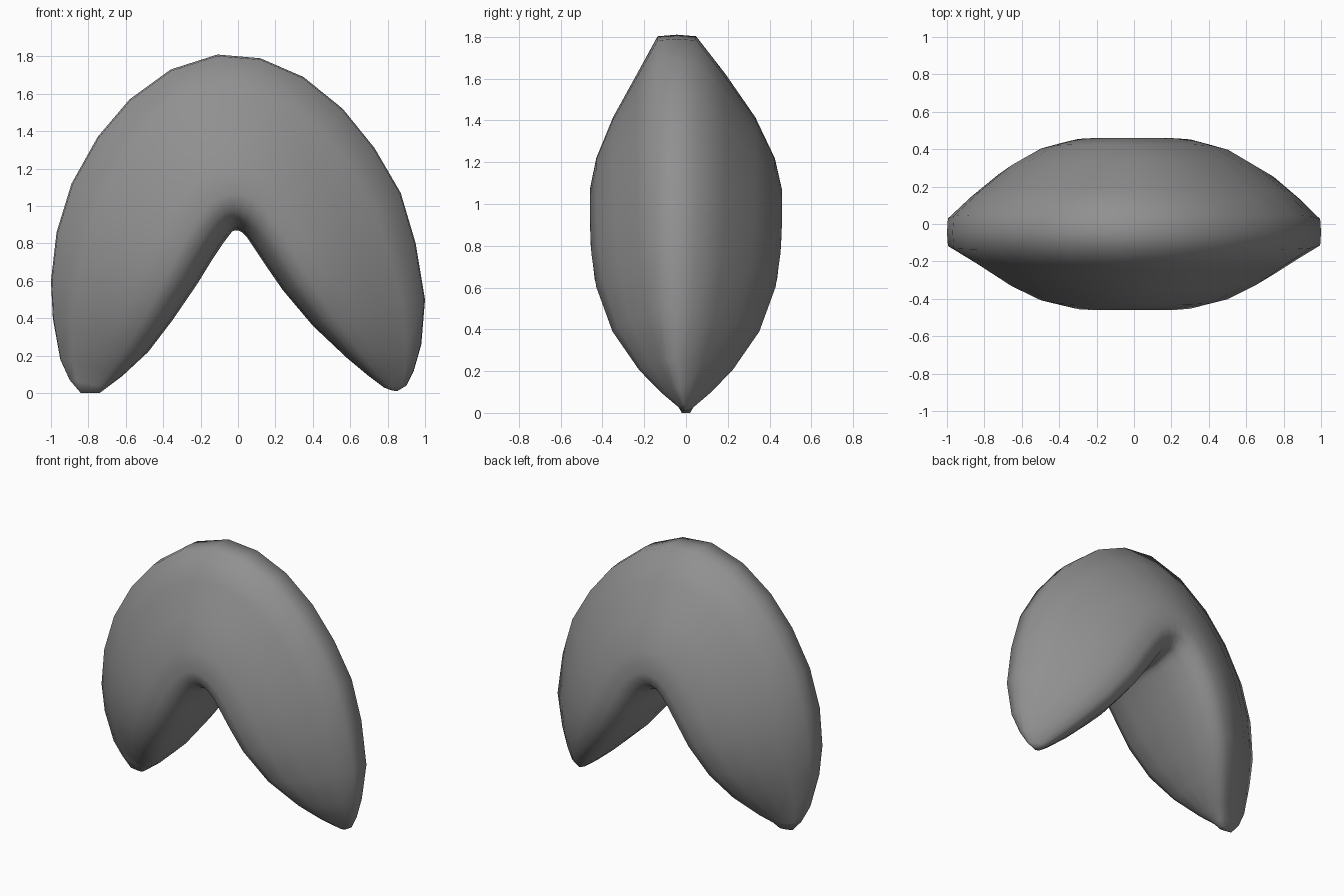
import bpy, bmesh

if "Cube" in bpy.data.objects:
    bpy.data.objects.remove(bpy.data.objects["Cube"])

# Fan of cross-sections: outer rim (x, z) paired with inner fold (x, z)
SECTIONS = [
    (-.84, 0, -.74, 0), (-.90, .07, -.70, .03), (-.95, .18, -.62, .09),
    (-.99, .40, -.48, .22), (-1.0, .60, -.35, .39), (-.97, .86, -.22, .58),
    (-.89, 1.12, -.14, .71), (-.75, 1.37, -.08, .80), (-.58, 1.57, -.05, .84),
    (-.36, 1.73, -.03, .865), (-.11, 1.81, -.015, .87), (.12, 1.79, 0, .87),
    (.35, 1.69, .02, .86), (.56, 1.52, .05, .83), (.73, 1.31, .09, .77),
    (.87, 1.07, .15, .68), (.95, .80, .24, .55), (1.0, .50, .40, .36),
    (.98, .26, .58, .19), (.94, .12, .70, .09), (.90, .04, .78, .03),
    (.85, .01, .82, .015),
]
# Half profile from rim (t=0) to fold (t=1): (t, relative half width)
PROFILE = [(.008, .20), (.2, .46), (.42, .74), (.63, .93), (.79, 1.0),
           (.88, .95), (.945, .78), (.985, .43)]


def section_points(ox, oz, ix, iz):
    u = 1 - min(iz / .87, 1)
    width = max(.46 * (1 - u ** 2.7), .02)
    loop = [(0, 0)] + [(t, -p) for t, p in PROFILE] + [(1, 0)]
    loop += [(t, p) for t, p in reversed(PROFILE)]
    lean = -.045 * min(1, width / .2)
    return [(ox + (ix - ox) * t, width * p + lean * (1 - t) ** 3,
             oz + (iz - oz) * t) for t, p in loop]


# Folded, bent wafer shell
bm = bmesh.new()
rings = [[bm.verts.new(c) for c in section_points(*s)] for s in SECTIONS]
n = len(rings[0])
for a, b in zip(rings, rings[1:]):
    for i in range(n):
        j = (i + 1) % n
        bm.faces.new((a[i], a[j], b[j], b[i]))
bm.faces.new(rings[0])
bm.faces.new(rings[-1][::-1])
bmesh.ops.recalc_face_normals(bm, faces=bm.faces)
for f in bm.faces:
    f.smooth = True
mesh = bpy.data.meshes.new("folded_cookie")
bm.to_mesh(mesh)
bm.free()
cookie = bpy.data.objects.new("folded_cookie", mesh)
bpy.context.collection.objects.link(cookie)

# Dark grey surface
grey = bpy.data.materials.new("dark_grey")
grey.diffuse_color = (.28, .28, .28, 1)
grey.use_nodes = True
grey.node_tree.nodes["Principled BSDF"].inputs["Base Color"].default_value = grey.diffuse_color
mesh.materials.append(grey)
